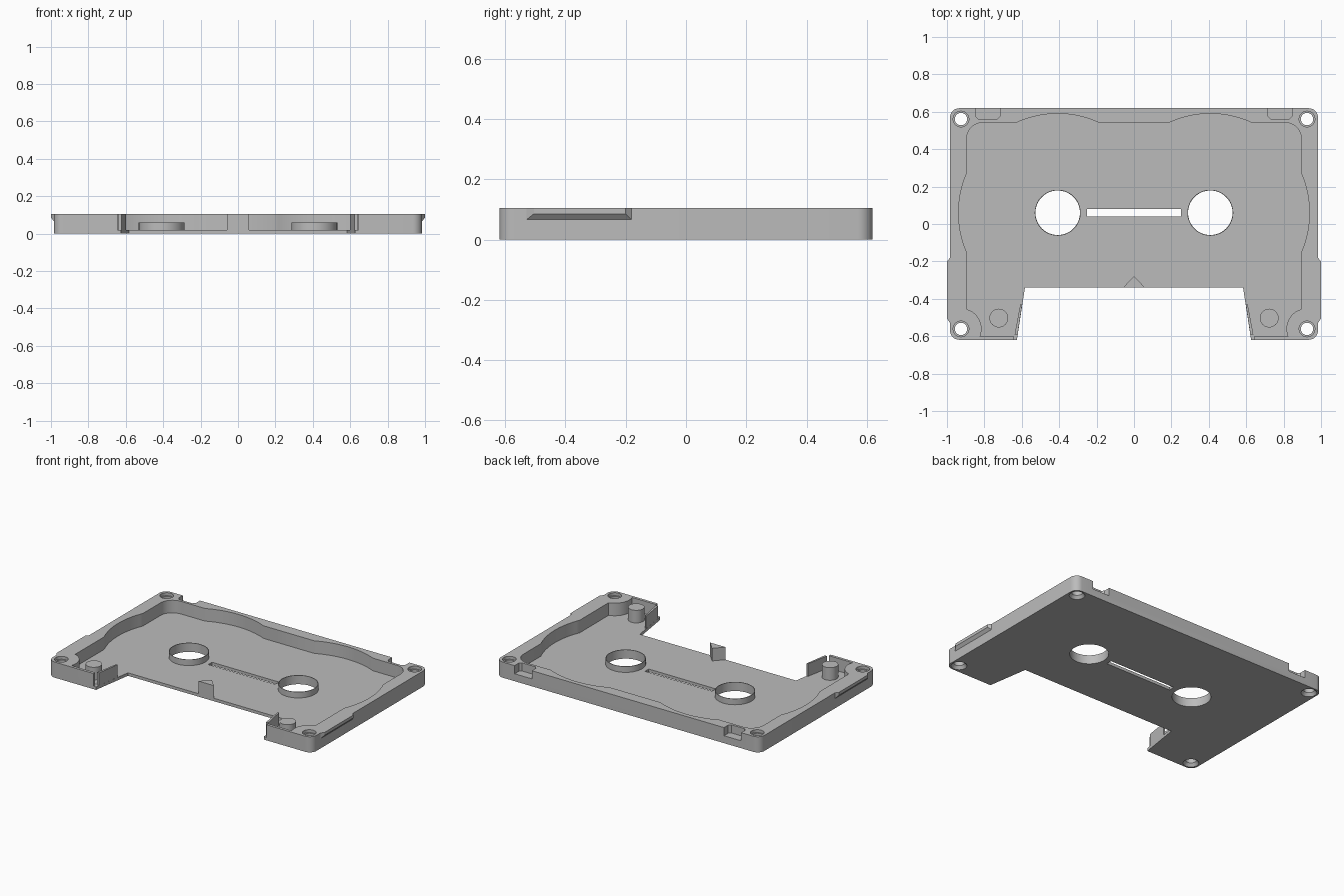
import bpy, bmesh, math
from mathutils import Vector

cube = bpy.data.objects.get("Cube")
if cube:
    bpy.data.objects.remove(cube, do_unlink=True)

H, FLOOR = 0.105, 0.02          # shell height, floor thickness
W, D = 0.984, 0.619             # half width, half depth
HUB = (0.408, 0.06)             # reel centre
BOSS_X, BOSS_Y = 0.925, 0.561   # screw holes

grey = bpy.data.materials.new("plain_grey")
grey.use_nodes = True
color = (0.5, 0.5, 0.5, 1)
grey.diffuse_color = color
grey.node_tree.nodes["Principled BSDF"].inputs["Base Color"].default_value = color


def arc(cx, cy, r, a0, a1, n=12):
    """Points on an arc, angles in degrees."""
    angles = [math.radians(a0 + (a1 - a0) * i / n) for i in range(n + 1)]
    return [(cx + r * math.cos(a), cy + r * math.sin(a)) for a in angles]


def mirrored(half):
    """Close a right-hand outline with its mirror image."""
    return half + [(-x, y) for x, y in reversed(half)]


def loft(name, lower, upper):
    """Solid between two matching loops of 3D points."""
    bm = bmesh.new()
    a = [bm.verts.new(p) for p in lower]
    b = [bm.verts.new(p) for p in upper]
    bm.faces.new(a)
    bm.faces.new(b)
    for i in range(len(a)):
        j = (i + 1) % len(a)
        bm.faces.new((a[i], a[j], b[j], b[i]))
    bmesh.ops.recalc_face_normals(bm, faces=bm.faces)
    mesh = bpy.data.meshes.new(name)
    bm.to_mesh(mesh)
    bm.free()
    mesh.materials.append(grey)
    obj = bpy.data.objects.new(name, mesh)
    bpy.context.collection.objects.link(obj)
    return obj


def prism(name, outline, z0, z1):
    return loft(name, [(x, y, z0) for x, y in outline], [(x, y, z1) for x, y in outline])


def cone(name, x, y, r0, r1, z0, z1, n=40):
    ring = lambda r, z: [(px, py, z) for px, py in arc(x, y, r, 0, 360, n)[:-1]]
    return loft(name, ring(r0, z0), ring(r1, z1))


def carve(obj, cutter):
    """Subtract the cutter for good and discard it."""
    mod = obj.modifiers.new("cut", "BOOLEAN")
    mod.operation, mod.solver, mod.object = "DIFFERENCE", "EXACT", cutter
    cutter.hide_render = True
    bpy.context.view_layer.update()
    graph = bpy.context.evaluated_depsgraph_get()
    mesh = bpy.data.meshes.new_from_object(obj.evaluated_get(graph))
    obj.modifiers.clear()
    obj.data = mesh
    bpy.data.objects.remove(cutter, do_unlink=True)


# Outer shell with the tapered front opening
r = 0.05
shell = prism("shell", mirrored(
    arc(W - r, D - r, r, 90, 0, 8) + arc(W - r, r - D, r, 0, -90, 8)
    + [(0.626, -D), (0.583, -0.34)]), 0, H)

# Inner cavity: rectangle widened by the two reel arcs, wrapped round the front bosses
R, cx, cy = 0.53, 0.896, 0.543
top = math.degrees(math.asin((cy - HUB[1]) / R))
side = math.degrees(math.acos((cx - HUB[0]) / R))
c = 0.09
cavity = (arc(*HUB, R, 180 - top, top, 16) + arc(cx - c, cy - c, c, 90, 0, 8)
          + arc(*HUB, R, side, -side, 16)
          + arc(BOSS_X, -BOSS_Y, 0.11, 105, 201, 10)
          + [(0.645, -0.6), (0.645, -0.7)])
carve(shell, prism("cavity_cutter", mirrored(cavity), FLOOR, 0.2))

# Window slot
carve(shell, prism("slot_cutter", mirrored([(0.25, 0.08), (0.25, 0.04)]), -0.1, 0.2))

for s in (-1, 1):
    # Reel holes, screw holes and rear notches
    carve(shell, cone("hub_cutter", s * HUB[0], HUB[1], 0.119, 0.119, -0.1, 0.2, 64))
    for y in (BOSS_Y, -BOSS_Y):
        carve(shell, cone("screw_cutter", s * BOSS_X, y, 0.033, 0.033, -0.1, 0.2))
        carve(shell, cone("bore_cutter", s * BOSS_X, y, 0.042, 0.042, 0.085, 0.2))
        carve(shell, cone("sink_cutter", s * BOSS_X, y, 0.05, 0.033, -0.002, 0.02))
    notch = [(0.717, 0.7), (0.717, 0.575), (0.732, 0.56), (0.83, 0.56), (0.845, 0.575), (0.845, 0.7)]
    carve(shell, prism("notch_cutter", [(s * x, y) for x, y in notch], 0.05, 0.2))

parts = [shell]
for s, tag in ((-1, "right"), (1, "left")):
    # Thin collar round each reel hole
    collar = cone(tag + "_hub_collar", s * HUB[0], HUB[1], 0.123, 0.123, FLOOR - 0.005, 0.06, 64)
    carve(collar, cone("collar_cutter", s * HUB[0], HUB[1], 0.119, 0.119, -0.1, 0.2, 64))

    # Guide post and slanted wall beside the front opening
    post = cone(tag + "_guide_post", s * 0.723, -0.503, 0.05, 0.05, FLOOR - 0.005, H)
    wall = prism(tag + "_slanted_wall", [(s * x, y) for x, y in
                 ((0.598, -0.43), (0.608, -0.43), (0.638, -0.59), (0.622, -0.59))],
                 FLOOR - 0.005, H)

    # Bevelled grip on the outer side
    def face(x, y0, y1, z):
        return [Vector((s * x, a, b)) for a, b in ((y0, z), (y1, z), (y1, H), (y0, H))]
    grip = loft(tag + "_side_grip", face(W - 0.001, -0.53, -0.18, 0.065),
                face(1.0, -0.505, -0.2, 0.085))
    parts += [collar, post, wall, grip]

# Triangular rib at the middle of the opening
parts.append(prism("centre_rib", [(-0.058, -0.34), (0.058, -0.34), (0, -0.278)], FLOOR - 0.005, H))

# Smooth the round walls, keep edges sharp
bpy.ops.object.select_all(action="DESELECT")
for obj in parts:
    obj.select_set(True)
bpy.context.view_layer.objects.active = shell
bpy.ops.object.shade_smooth_by_angle(angle=math.radians(30))
